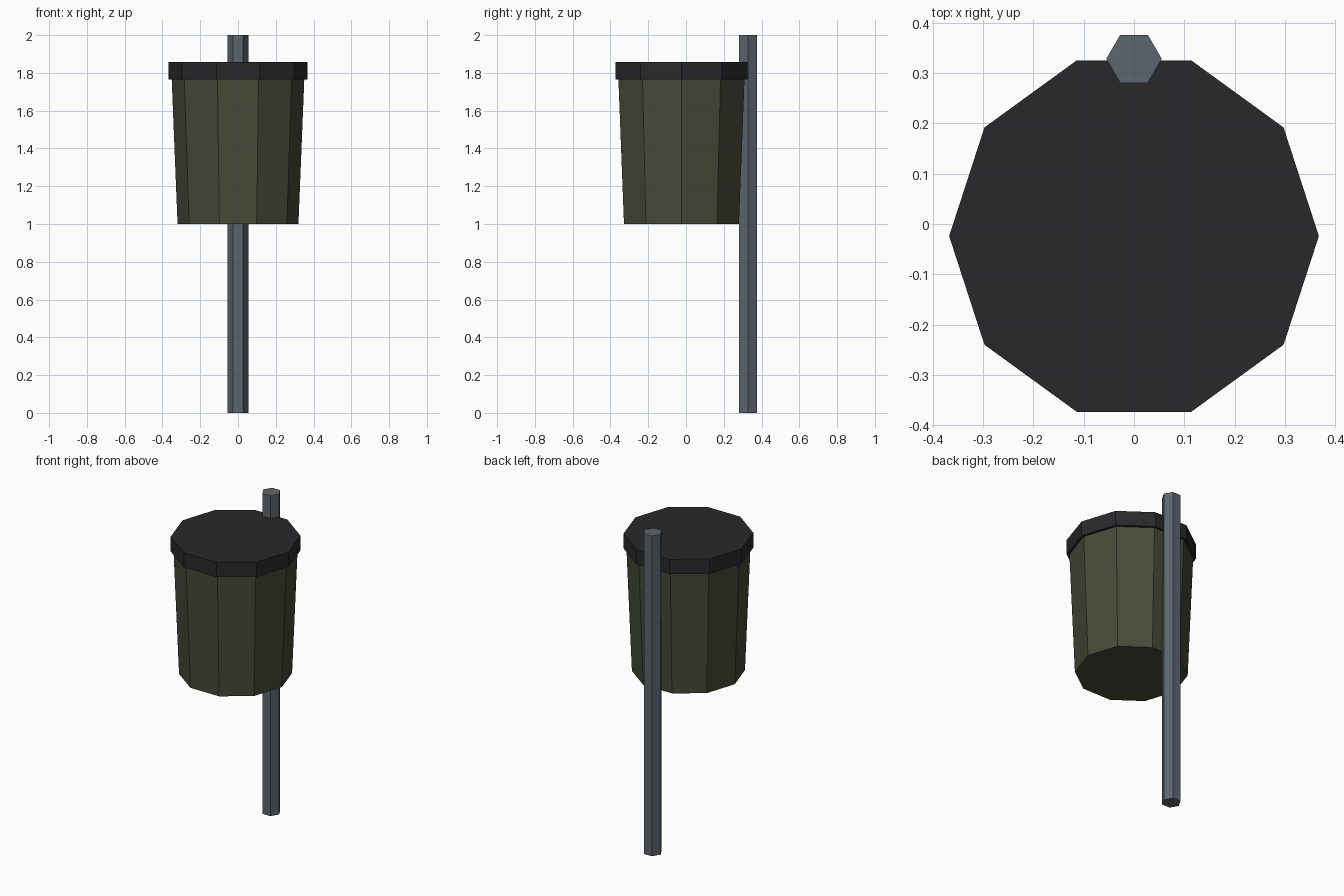
import bpy, bmesh
from math import cos, sin, tau

if "Cube" in bpy.data.objects:
    bpy.data.objects.remove(bpy.data.objects["Cube"])


def material(name, rgb):
    m = bpy.data.materials.new(name)
    m.diffuse_color = (*rgb, 1)
    m.use_nodes = True
    m.node_tree.nodes["Principled BSDF"].inputs["Base Color"].default_value = m.diffuse_color
    return m


def prism(name, sides, y, z0, z1, r0, r1, mat):
    """Closed flat-sided prism or frustum with a corner on the x axis."""
    bm = bmesh.new()
    low, high = [[bm.verts.new((r * cos(tau * i / sides), y + r * sin(tau * i / sides), z))
                  for i in range(sides)] for r, z in ((r0, z0), (r1, z1))]
    bm.faces.new(low[::-1])
    bm.faces.new(high)
    for i in range(sides):
        j = (i + 1) % sides
        bm.faces.new((low[i], low[j], high[j], high[i]))
    mesh = bpy.data.meshes.new(name)
    bm.to_mesh(mesh)
    bm.free()
    mesh.materials.append(mat)
    obj = bpy.data.objects.new(name, mesh)
    bpy.context.collection.objects.link(obj)
    return obj


# Hexagonal post behind the bin
prism("post", 6, 0.328, 0, 2, 0.055, 0.055, material("steel_grey", (0.11, 0.13, 0.155)))

# Tapered ten-sided bin body
prism("bin_body", 10, -0.024, 1.0, 1.765, 0.32, 0.351, material("olive_green", (0.06, 0.07, 0.04)))

# Overhanging lid
prism("bin_lid", 10, -0.024, 1.765, 1.858, 0.367, 0.367, material("near_black", (0.022, 0.022, 0.024)))
